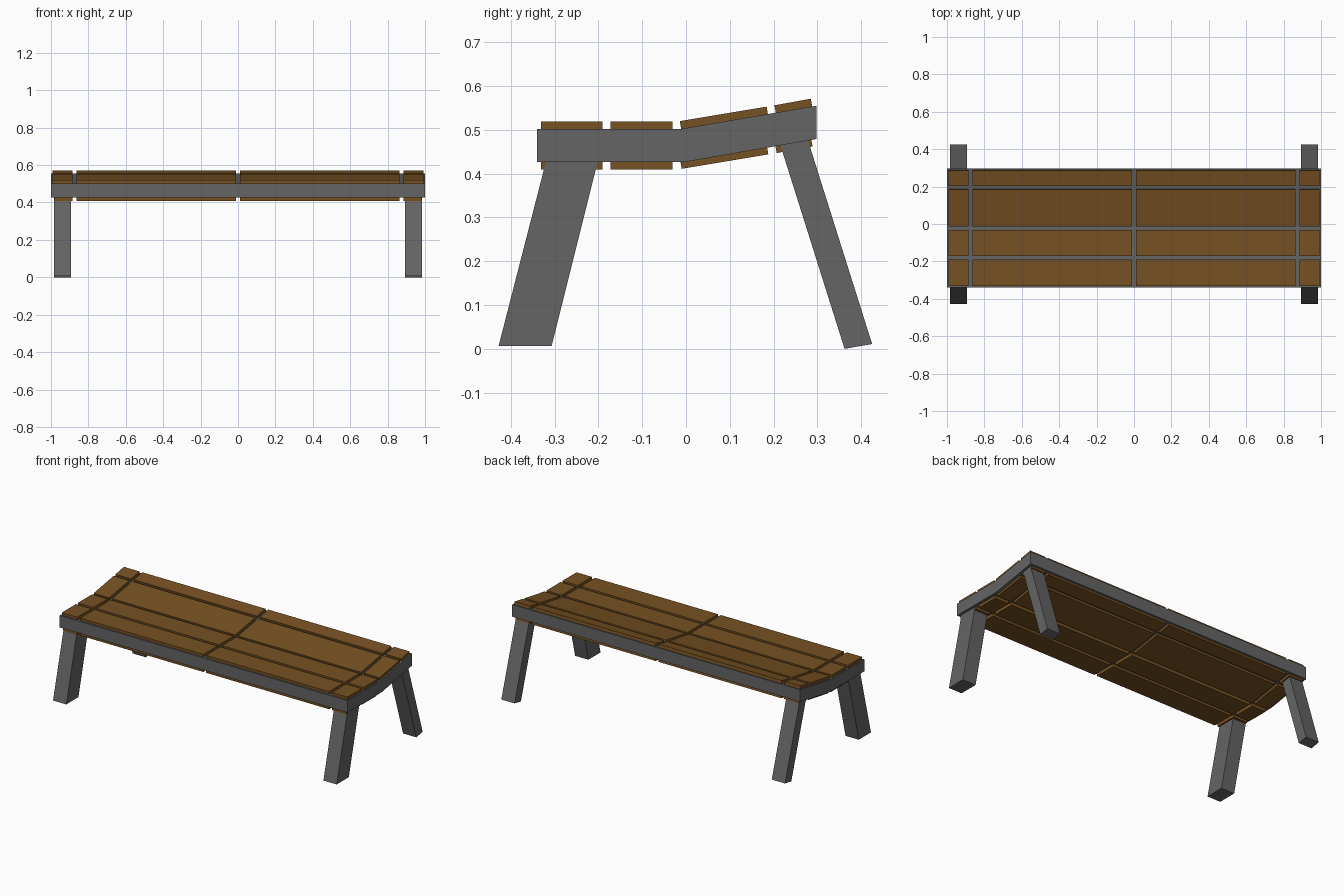
import bpy
import bmesh

cube = bpy.data.objects.get("Cube")
if cube:
    bpy.data.objects.remove(cube, do_unlink=True)


def make_material(name, rgb):
    mat = bpy.data.materials.new(name)
    mat.use_nodes = True
    mat.diffuse_color = (*rgb, 1)
    mat.node_tree.nodes["Principled BSDF"].inputs["Base Color"].default_value = (*rgb, 1)
    return mat


wood = make_material("brown wood", (0.18, 0.082, 0.016))
metal = make_material("grey metal", (0.13, 0.13, 0.13))


def extrude_profile(name, profile, x0, x1, mat):
    """Sweep a closed (y, z) outline from x0 to x1."""
    bm = bmesh.new()
    face = bm.faces.new([bm.verts.new((x0, y, z)) for y, z in profile])
    swept = bmesh.ops.extrude_face_region(bm, geom=[face])
    verts = [v for v in swept["geom"] if isinstance(v, bmesh.types.BMVert)]
    bmesh.ops.translate(bm, verts=verts, vec=(x1 - x0, 0, 0))
    bmesh.ops.recalc_face_normals(bm, faces=bm.faces)
    mesh = bpy.data.meshes.new(name)
    bm.to_mesh(mesh)
    bm.free()
    mesh.materials.append(mat)
    obj = bpy.data.objects.new(name, mesh)
    bpy.context.collection.objects.link(obj)
    return obj


# Bent seat frame: flat at the front, rising towards the back
extrude_profile("seat_frame", [(-0.34, 0.427), (0, 0.427), (0.298, 0.479),
                               (0.298, 0.555), (-0.012, 0.502), (-0.34, 0.502)],
                -1, 1, metal)

# Planks on both faces of the frame: (start y, z) to (end y, z) of the outer face
top_rows = [((-0.331, 0.519), (-0.191, 0.519)), ((-0.172, 0.519), (-0.031, 0.519)),
            ((-0.014, 0.520), (0.184, 0.553)), ((0.202, 0.556), (0.285, 0.571))]
bottom_rows = [((-0.331, 0.409), (-0.191, 0.409)), ((-0.172, 0.409), (-0.031, 0.409)),
               ((-0.010, 0.411), (0.188, 0.444)), ((0.207, 0.447), (0.289, 0.462))]
for side, rows, depth, end in (("top", top_rows, -0.03, 0.992),
                               ("bottom", bottom_rows, 0.03, 0.982)):
    for r, ((y0, z0), (y1, z1)) in enumerate(rows):
        # Plank ends are square to the slope
        lean = -depth * (z1 - z0) / (y1 - y0)
        outline = [(y0, z0), (y1, z1), (y1 + lean, z1 + depth), (y0 + lean, z0 + depth)]
        for c, (x0, x1) in enumerate([(-end, -0.884), (-0.864, -0.01),
                                      (0.01, 0.864), (0.884, end)]):
            extrude_profile(f"{side}_plank_{r + 1}_{c + 1}", outline, x0, x1, wood)

# Splayed legs: wide in front, slim at the back
front_leg = [(-0.428, 0.006), (-0.307, 0.006), (-0.196, 0.45), (-0.314, 0.45)]
back_leg = [(0.362, 0), (0.425, 0.011), (0.274, 0.49), (0.211, 0.479)]
for name, outline in (("front", front_leg), ("back", back_leg)):
    for side, x0, x1 in (("left", 0.893, 0.985), ("right", -0.985, -0.893)):
        extrude_profile(f"{name}_{side}_leg", outline, x0, x1, metal)
